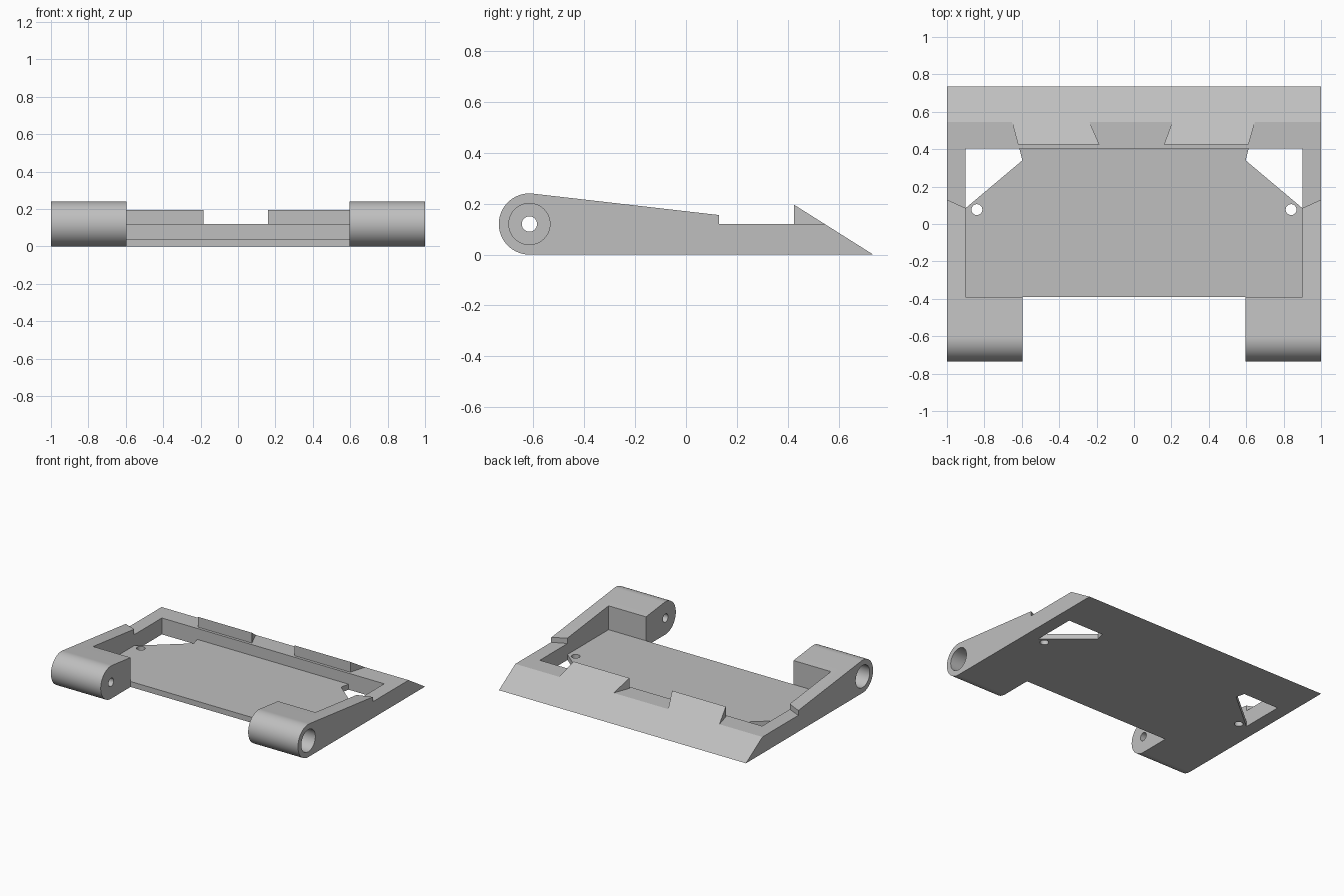
import bpy
import bmesh
from math import cos, sin, radians
from mathutils import Vector

if "Cube" in bpy.data.objects:
    bpy.data.objects.remove(bpy.data.objects["Cube"])

grey = bpy.data.materials.new("plain_grey")
grey.use_nodes = True
grey.diffuse_color = (0.52, 0.52, 0.52, 1)
grey.node_tree.nodes["Principled BSDF"].inputs["Base Color"].default_value = (0.52, 0.52, 0.52, 1)


def prism(name, points, lo, hi, axis="z"):
    """Extrude an outline: (x, y) points along z, or (y, z) points along x."""
    bm = bmesh.new()
    place = (lambda p: (p[0], p[1], lo)) if axis == "z" else (lambda p: (lo, p[0], p[1]))
    face = bm.faces.new([bm.verts.new(place(p)) for p in points])
    move = Vector((0, 0, hi - lo)) if axis == "z" else Vector((hi - lo, 0, 0))
    new = bmesh.ops.extrude_face_region(bm, geom=[face])["geom"]
    bmesh.ops.translate(bm, vec=move, verts=[v for v in new if isinstance(v, bmesh.types.BMVert)])
    bmesh.ops.recalc_face_normals(bm, faces=bm.faces)
    mesh = bpy.data.meshes.new(name)
    bm.to_mesh(mesh)
    bm.free()
    mesh.materials.append(grey)
    obj = bpy.data.objects.new(name, mesh)
    bpy.context.collection.objects.link(obj)
    return obj


def arc(cx, cy, r, start=0, end=360, steps=48):
    count = steps if end - start == 360 else steps + 1
    angles = [radians(start + (end - start) * i / steps) for i in range(count)]
    return [(cx + r * cos(a), cy + r * sin(a)) for a in angles]


def rect(x0, x1, y0, y1):
    return [(x0, y0), (x1, y0), (x1, y1), (x0, y1)]


# Wedge body with a rounded hinge end
HINGE_Y, HINGE_Z = -0.615, 0.12
outline = arc(HINGE_Y, HINGE_Z, 0.12, 83.4, 270)[::-1]
outline += [(0.2, 0.147), (0.4, 0.211), (0.735, 0)]
body = prism("hinged_tray", outline, -1, 1, "x")

# Ledge with slanted rail steps, leaving two skewed teeth
ledge = [(-1.1, 0.175), (-0.9, 0.085), (0.9, 0.085), (1.1, 0.175), (1.1, 0.8),
         (0.72, 0.8), (0.612, 0.425), (0.16, 0.425), (0.3, 0.8),
         (-0.35, 0.8), (-0.185, 0.425), (-0.62, 0.425), (-0.72, 0.8), (-1.1, 0.8)]
cutters = [
    prism("pocket_cutter", rect(-0.9, 0.9, -0.39, 0.405), 0.04, 0.5),
    prism("front_gap_cutter", rect(-0.597, 0.597, -0.9, -0.39), -0.1, 0.5),
    prism("ledge_cutter", ledge, 0.12, 0.5),
]

# Corner windows, floor holes and stepped hinge bores on both sides
for side, label in ((-1, "right"), (1, "left")):
    window = [(side * x, y) for x, y in ((0.9, 0.405), (0.613, 0.405), (0.597, 0.34), (0.9, 0.085))]
    cutters += [
        prism(label + "_window_cutter", window, -0.1, 0.08),
        prism(label + "_floor_hole_cutter", arc(side * 0.84, 0.077, 0.029), -0.1, 0.08),
        prism(label + "_bore_cutter", arc(HINGE_Y, HINGE_Z, 0.081), side * 0.7, side * 1.1, "x"),
        prism(label + "_pin_hole_cutter", arc(HINGE_Y, HINGE_Z, 0.03), side * 0.5, side * 0.8, "x"),
    ]

# Apply the cuts, then remove the cutters
bpy.context.view_layer.objects.active = body
body.select_set(True)
for cutter in cutters:
    cutter.hide_render = True
    mod = body.modifiers.new(cutter.name, "BOOLEAN")
    mod.operation = "DIFFERENCE"
    mod.solver = "EXACT"
    mod.object = cutter
    bpy.ops.object.modifier_apply(modifier=mod.name)
for cutter in cutters:
    bpy.data.objects.remove(cutter)

bpy.ops.object.shade_smooth_by_angle(angle=radians(25))
